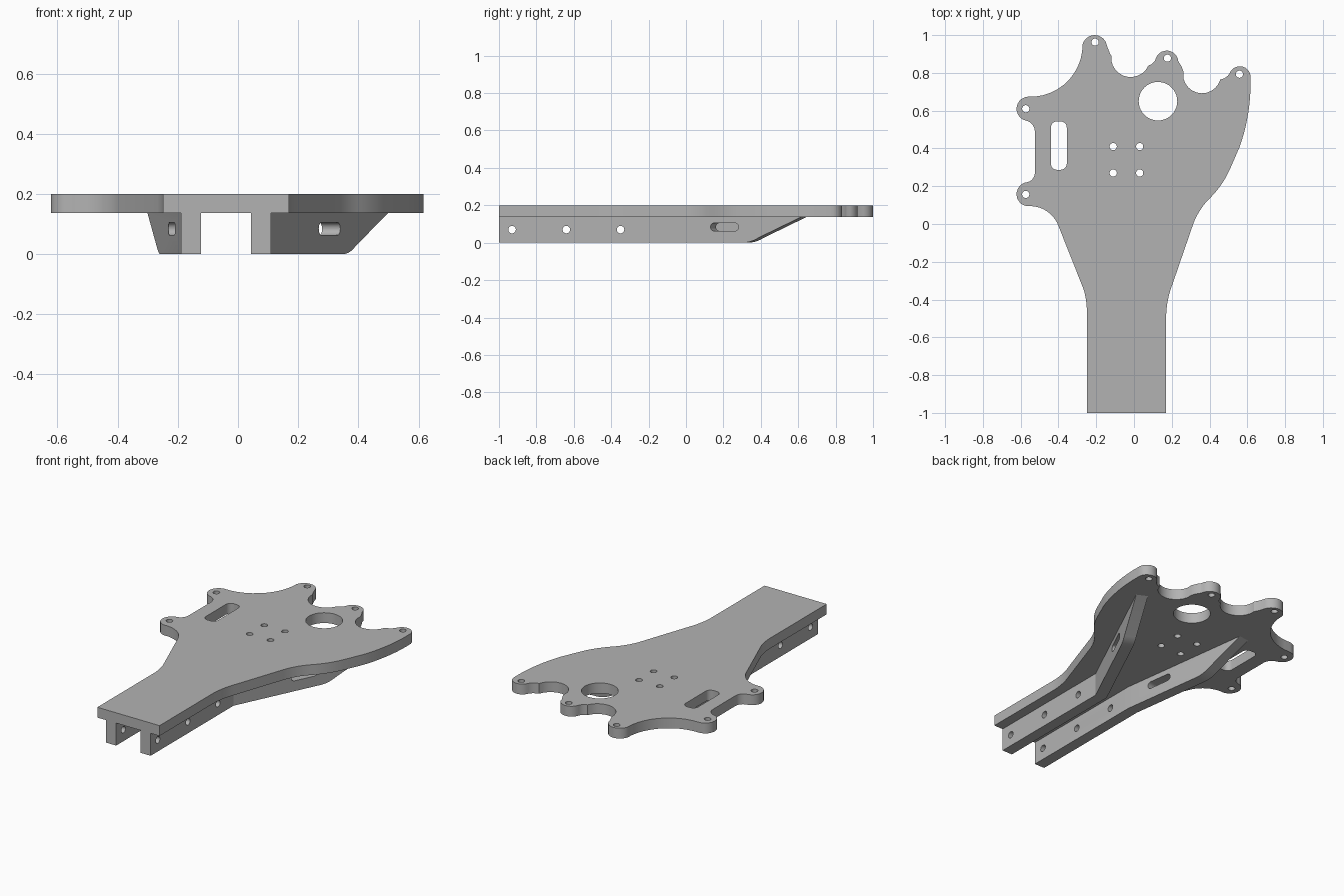
import bpy, bmesh, math
from mathutils import Vector
from mathutils.geometry import intersect_line_line_2d  # noqa: F401

cube = bpy.data.objects.get("Cube")
if cube:
    bpy.data.objects.remove(cube, do_unlink=True)

PLATE_BOTTOM, PLATE_TOP = 0.137, 0.2
BEND_Y, RIB_THICKNESS = -0.2, 0.067

grey = bpy.data.materials.new("plain grey")
grey.use_nodes = True
colour = (0.45, 0.45, 0.45, 1)
grey.diffuse_color = colour
grey.node_tree.nodes["Principled BSDF"].inputs["Base Color"].default_value = colour


def arc(a, m, b, steps=10):
    """Points after a, up to b, on the circle through a, m and b."""
    a, m, b = Vector(a), Vector(m), Vector(b)
    p, q = m - a, b - a
    cross = 2 * (p.x * q.y - p.y * q.x)
    c = a + Vector((q.y * p.dot(p) - p.y * q.dot(q),
                    p.x * q.dot(q) - q.x * p.dot(p))) / cross
    start = math.atan2(a.y - c.y, a.x - c.x)
    sweep = (math.atan2(b.y - c.y, b.x - c.x) - start) % math.tau
    if cross < 0:
        sweep -= math.tau
    r = (a - c).length
    angles = [start + sweep * (i + 1) / steps for i in range(steps)]
    return [(c.x + r * math.cos(t), c.y + r * math.sin(t)) for t in angles]


def trace(path):
    """Each step is (end,) for a line or (middle, end) for an arc."""
    points = [path[0][0]]
    for step in path[1:]:
        points += arc(points[-1], *step) if len(step) == 2 else [step[0]]
    return points


def rounded_slot(x, y, half_w, half_h, r, steps=8):
    points = []
    for k, (sx, sy) in enumerate([(1, 1), (-1, 1), (-1, -1), (1, -1)]):
        for i in range(steps + 1):
            t = (k + i / steps) * math.pi / 2
            points.append((x + sx * (half_w - r) + r * math.cos(t),
                           y + sy * (half_h - r) + r * math.sin(t)))
    return points


def circle(x, y, r, n=32):
    return [(x + r * math.cos(math.tau * i / n), y + r * math.sin(math.tau * i / n))
            for i in range(n)]


def slab(bm, loops, depth):
    """Fill an outline with holes and thicken it; returns the new vertices."""
    edges = []
    for loop in loops:
        verts = [bm.verts.new((x, y, 0)) for x, y in loop]
        edges += [bm.edges.new((v, verts[i - 1])) for i, v in enumerate(verts)]
    filled = bmesh.ops.triangle_fill(bm, edges=edges, use_beauty=True)["geom"]
    faces = [f for f in filled if isinstance(f, bmesh.types.BMFace)]
    base = {v for f in faces for v in f.verts}
    extruded = bmesh.ops.extrude_face_region(bm, geom=faces, use_keep_orig=True)["geom"]
    top = [v for v in extruded if isinstance(v, bmesh.types.BMVert)]
    bmesh.ops.translate(bm, verts=top, vec=(0, 0, depth))
    return list(base) + top


def finish(bm, name):
    bmesh.ops.remove_doubles(bm, verts=bm.verts, dist=0.0002)
    bmesh.ops.recalc_face_normals(bm, faces=bm.faces)
    mesh = bpy.data.meshes.new(name)
    bm.to_mesh(mesh)
    bm.free()
    mesh.materials.append(grey)
    obj = bpy.data.objects.new(name, mesh)
    bpy.context.collection.objects.link(obj)
    bpy.ops.object.select_all(action="DESELECT")
    obj.select_set(True)
    bpy.context.view_layer.objects.active = obj
    bpy.ops.object.shade_smooth_by_angle(angle=math.radians(25))


# Top plate: handle, flared sides and five rounded lugs
outline = trace([
    ((-.25, -1),), ((.17, -1),), ((.17, -.5),),
    ((.178, -.41), (.205, -.315)), ((.31, -.01),),
    ((.345, .065), (.4, .135)), ((.463, .21), (.51, .295)), ((.56, .41),),
    ((.6, .56), (.617, .77)),
    ((.555, .835), (.505, .795)), ((.484, .775), (.457, .765)),
    ((.36, .692), (.262, .77)), ((.262, .805),),
    ((.255, .825), (.235, .86)), ((.172, .918), (.114, .873)),
    ((.1, .852), (.077, .84)),
    ((-.022, .778), (-.12, .865)), ((-.12, .89),), ((-.13, .91), (-.146, .955)),
    ((-.208, 1), (-.272, .952)),
    ((-.35, .757), (-.52, .675)), ((-.563, .674),),
    ((-.622, .61), (-.575, .548)), ((-.537, .525), (-.525, .485)),
    ((-.525, .27),), ((-.54, .235), (-.575, .22)),
    ((-.622, .157), (-.565, .094)),
    ((-.468, .072), (-.4, -.01)), ((-.267, -.345),),
    ((-.253, -.41), (-.25, -.48)),
])
small_holes = [(-.573, .61), (-.573, .157), (-.206, .963), (.177, .878), (.558, .793)]
small_holes += [(x, y) for x in (-.11, .03) for y in (.27, .41)]
loops = [outline, circle(.127, .65, .102, 64), rounded_slot(-.398, .415, .042, .128, .032)]
loops += [circle(x, y, .019) for x, y in small_holes]
bm = bmesh.new()
for v in slab(bm, loops, PLATE_TOP - PLATE_BOTTOM):
    v.co.z += PLATE_BOTTOM
finish(bm, "top_plate")


def rib(name, side, outer_x, slope, slot_at, flat_end, tip):
    """Side rib: a straight length, then a flared length with a sloping end."""
    angle = math.atan(slope)
    mitre = math.tan(angle / 2)
    h = PLATE_BOTTOM
    straight = [[(-.8, 0), (0, 0), (0, h), (-.8, h)]]
    straight += [circle(s, .07, .02) for s in (-.73, -.44, -.15)]
    ramp = [(flat_end, 0), (flat_end + .055, .007), (flat_end + .1, .026)]
    flared = [[(0, 0), ramp[0]] + arc(*ramp) + [(tip, h), (0, h)],
              rounded_slot(slot_at, .084, .083, .021, .0209)]
    bm = bmesh.new()
    for part, turn in ((straight, 0), (flared, angle)):
        verts = slab(bm, part, RIB_THICKNESS)
        joint = [f for f in bm.faces if all(abs(v.co.x) < .0001 for v in f.verts)]
        bmesh.ops.delete(bm, geom=joint, context="FACES_ONLY")
        for v in verts:
            s, z, d = v.co
            if abs(s) < .0001:
                s = d * mitre * (-1 if turn else 1)
            x = s * math.sin(turn) - d * math.cos(turn)
            y = s * math.cos(turn) + d * math.sin(turn)
            v.co = (outer_x + side * x, BEND_Y + y, z)
    finish(bm, name)


rib("left_rib", 1, .11, .478, .45, .55, .903)
rib("right_rib", -1, -.19, .135, .225, .5, .83)
